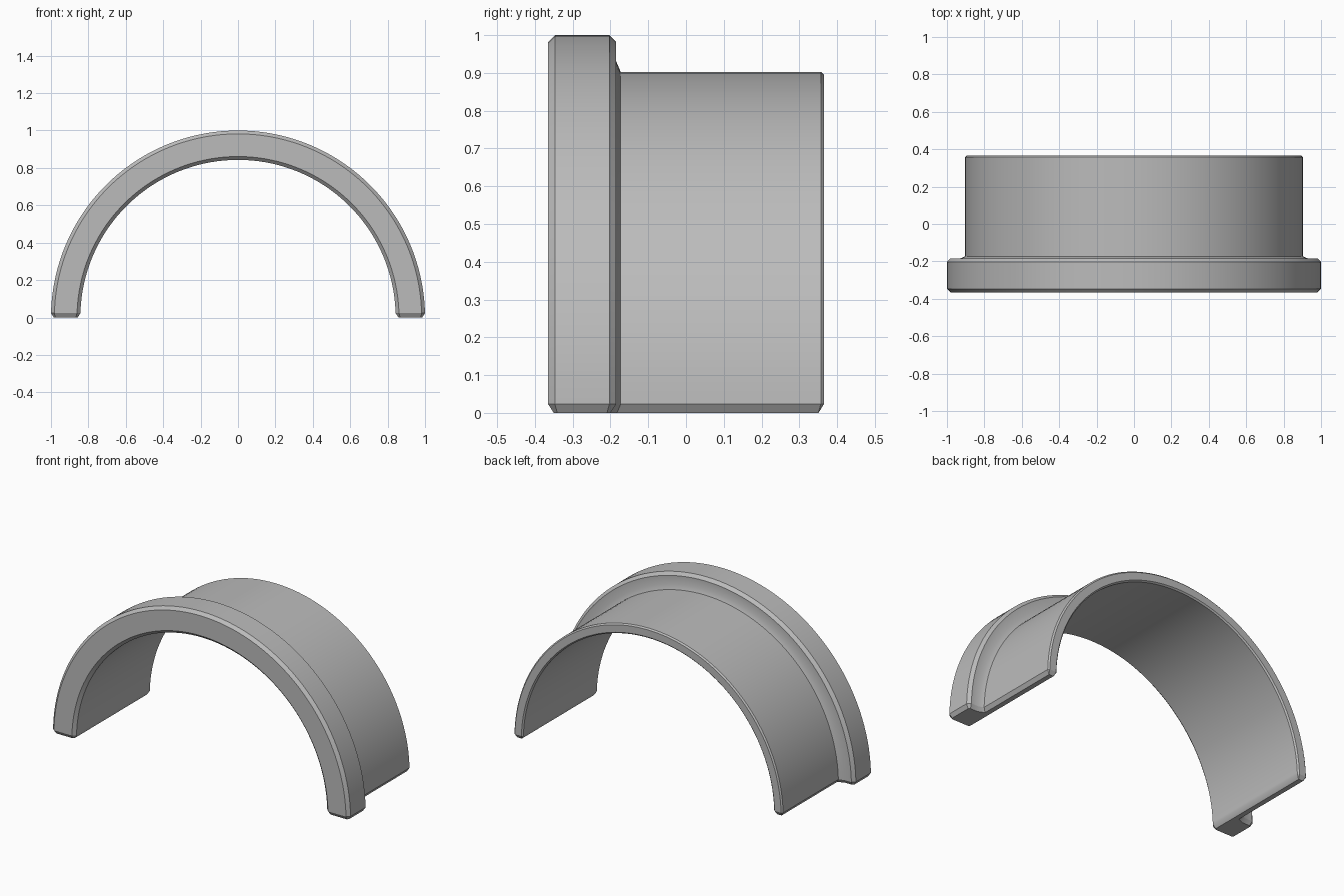
import bpy, bmesh, math
from mathutils import Vector

cube = bpy.data.objects.get("Cube")
if cube:
    bpy.data.objects.remove(cube, do_unlink=True)

# Plain grey metal
grey = bpy.data.materials.new("grey_metal")
grey.use_nodes = True
colour = (0.5, 0.5, 0.5, 1)
grey.diffuse_color = colour
grey.node_tree.nodes["Principled BSDF"].inputs["Base Color"].default_value = colour

R_IN, R_SLEEVE, R_FLANGE = 0.843, 0.903, 1.0
FRONT, SHOULDER, BACK = -0.365, -0.185, 0.365
C = 0.018      # flange chamfer
E = 0.008      # sleeve end chamfer
FOOT = 0.023   # height of the chamfered foot
STEPS = 72

# Cross-section as (radius, y): flange, small fillet, thin sleeve
profile = [
    (R_IN, FRONT + C), (R_IN + C, FRONT),
    (R_FLANGE - C, FRONT), (R_FLANGE, FRONT + C),
    (R_FLANGE, SHOULDER - C), (R_FLANGE - C, SHOULDER),
    (R_SLEEVE + 0.028, SHOULDER), (R_SLEEVE, SHOULDER + 0.012),
    (R_SLEEVE, BACK - E), (R_SLEEVE - E, BACK),
    (R_IN + E, BACK), (R_IN, BACK - E),
]

bm = bmesh.new()

# Sweep the section through half a turn, with the end rings raised to the foot
rings = []
for i in range(STEPS + 1):
    a = math.pi * i / STEPS
    end = i in (0, STEPS)
    rings.append([bm.verts.new((r * math.cos(a), y, FOOT if end else r * math.sin(a)))
                  for r, y in profile])
n = len(profile)
for ring, after in zip(rings, rings[1:]):
    for j in range(n):
        k = (j + 1) % n
        bm.faces.new((ring[j], ring[k], after[k], after[j]))

# Chamfered feet down to the ground
caps = [bm.faces.new(rings[0]), bm.faces.new(rings[-1])]
bmesh.ops.recalc_face_normals(bm, faces=bm.faces)
for cap in caps:
    bmesh.ops.inset_region(bm, faces=[cap], thickness=0.015, use_even_offset=True)
    for v in cap.verts:
        v.co.z = 0
bmesh.ops.recalc_face_normals(bm, faces=bm.faces)

mesh = bpy.data.meshes.new("half_flanged_bushing")
bm.to_mesh(mesh)
bm.free()
mesh.materials.append(grey)
bushing = bpy.data.objects.new("half_flanged_bushing", mesh)
bpy.context.collection.objects.link(bushing)

# Smooth round surfaces with sharp chamfer edges
bpy.ops.object.select_all(action='DESELECT')
bushing.select_set(True)
bpy.context.view_layer.objects.active = bushing
bpy.ops.object.shade_smooth_by_angle(angle=math.radians(30))
